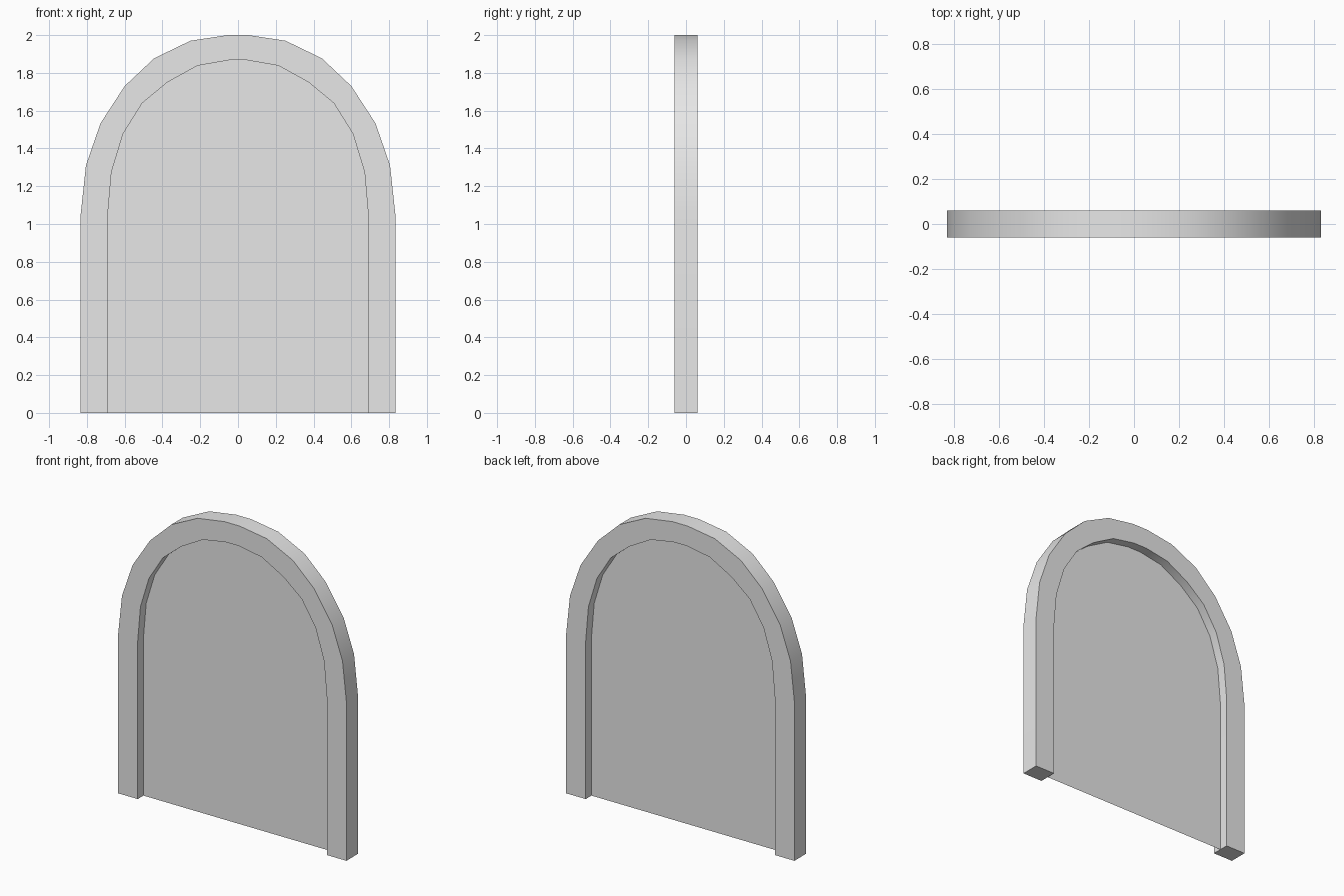
import bpy
import bmesh
from math import radians

cube = bpy.data.objects.get("Cube")
if cube:
    bpy.data.objects.remove(cube, do_unlink=True)

grey = bpy.data.materials.new("plain grey")
grey.use_nodes = True
colour = (0.8, 0.8, 0.8, 1)
grey.diffuse_color = colour
grey.node_tree.nodes["Principled BSDF"].inputs["Base Color"].default_value = colour

HALF_DEPTH = 0.06

# Right half of each arch outline, from the foot up to the crown
OUTER = [(0.833, 0), (0.833, 1.05), (0.805, 1.31), (0.728, 1.533),
         (0.6, 1.73), (0.444, 1.877), (0.252, 1.97), (0.055, 2.0)]
INNER = [(0.69, 0), (0.69, 1.045), (0.67, 1.275), (0.608, 1.478),
         (0.507, 1.64), (0.374, 1.75), (0.215, 1.838), (0.05, 1.867)]


def arch(half):
    """Mirror a half outline into a full foot-to-foot arch."""
    return half + [(-x, z) for x, z in reversed(half)]


def make_object(name, bm):
    mesh = bpy.data.meshes.new(name)
    bm.to_mesh(mesh)
    bm.free()
    mesh.materials.append(grey)
    obj = bpy.data.objects.new(name, mesh)
    bpy.context.collection.objects.link(obj)
    return obj


# Arched frame: a strip between the two outlines, extruded through its depth
bm = bmesh.new()
outer, inner = [[bm.verts.new((x, -HALF_DEPTH, z)) for x, z in arch(half)]
                for half in (OUTER, INNER)]
for i in range(len(outer) - 1):
    bm.faces.new((outer[i], outer[i + 1], inner[i + 1], inner[i]))
result = bmesh.ops.extrude_face_region(bm, geom=bm.faces[:], use_keep_orig=True)
moved = [v for v in result["geom"] if isinstance(v, bmesh.types.BMVert)]
bmesh.ops.translate(bm, verts=moved, vec=(0, 2 * HALF_DEPTH, 0))
bmesh.ops.recalc_face_normals(bm, faces=bm.faces[:])
frame = make_object("arched_frame", bm)

# Smooth the curved rims, keep the corners crisp
bpy.ops.object.select_all(action="DESELECT")
frame.select_set(True)
bpy.context.view_layer.objects.active = frame
bpy.ops.object.shade_smooth_by_angle(angle=radians(35))

# Thin panel filling the opening halfway through the frame
bm = bmesh.new()
bm.faces.new([bm.verts.new((x, 0, z)) for x, z in arch(INNER)])
make_object("centre_panel", bm)
